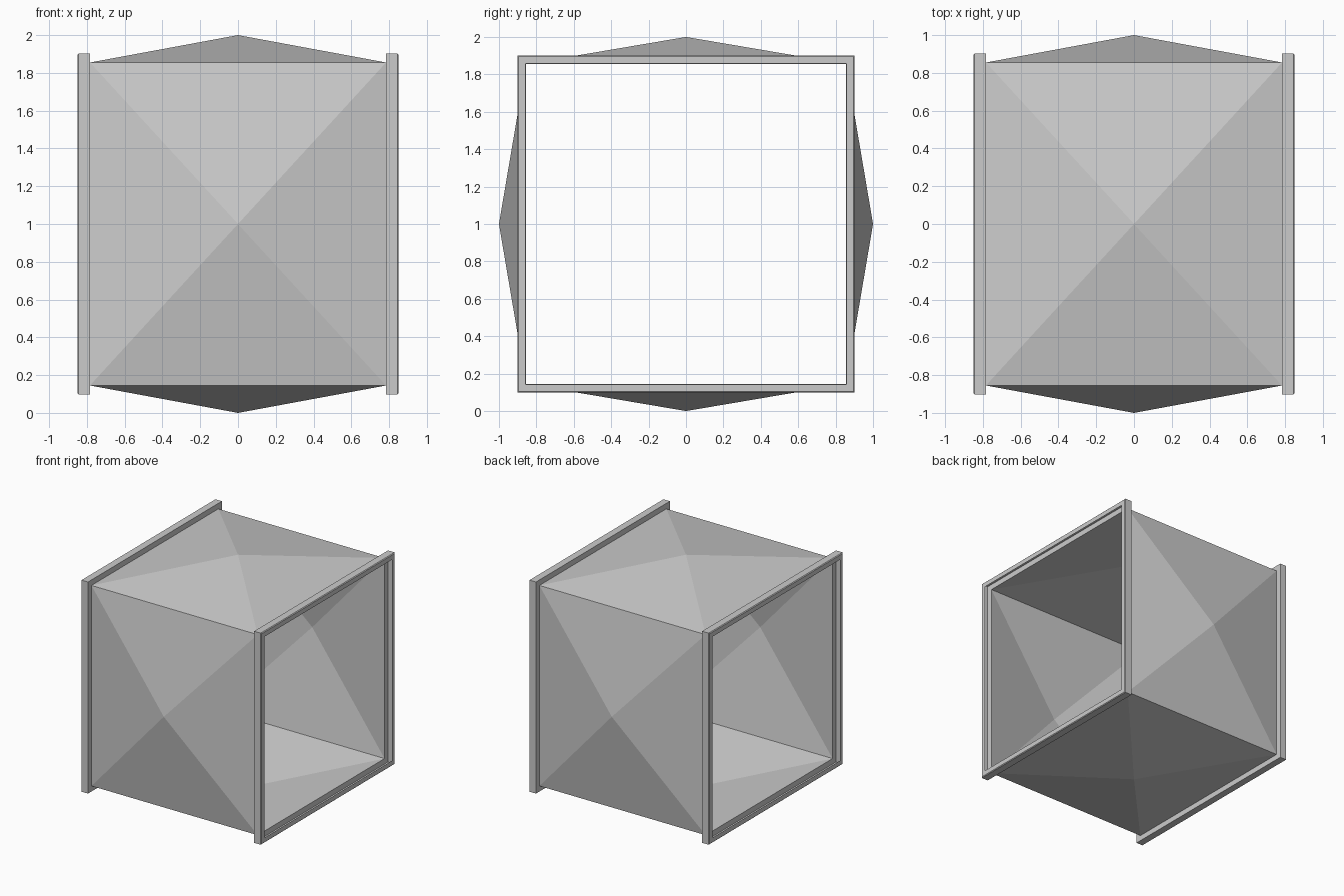
import bpy, bmesh
from math import pi
from mathutils import Matrix

if "Cube" in bpy.data.objects:
    bpy.data.objects.remove(bpy.data.objects["Cube"])

HALF = 0.855    # half width of the duct opening
END = 0.784     # half length of the sheet panels
MID = Matrix.Translation((0, 0, 1))


def finish(name, bm):
    bm.transform(MID)
    mesh = bpy.data.meshes.new(name)
    bm.to_mesh(mesh)
    bm.free()
    obj = bpy.data.objects.new(name, mesh)
    bpy.context.collection.objects.link(obj)
    return obj


# Four sheet panels, each cross-broken outward into a shallow pyramid
def panel(name, angle):
    bm = bmesh.new()
    base = [bm.verts.new((sx * END, sy * HALF, HALF))
            for sx, sy in ((-1, -1), (1, -1), (1, 1), (-1, 1))]
    face = bm.faces.new(base)
    apex = bmesh.ops.poke(bm, faces=[face])["verts"][0]
    apex.co.z = 1.0
    bm.transform(Matrix.Rotation(angle, 4, 'X'))
    finish(name, bm)


for i, side in enumerate(("top", "front", "bottom", "back")):
    panel(side + "_panel", i * pi / 2)


# End flanges: folded channel section, open toward the inside of the duct
PROFILE = [(END, HALF), (END, 0.902), (0.845, 0.902),
           (0.851, 0.896), (0.851, HALF + 0.002)]


def flange(name, side):
    bm = bmesh.new()
    rings = [[bm.verts.new((side * x, sy * h, sz * h))
              for sy, sz in ((-1, -1), (1, -1), (1, 1), (-1, 1))]
             for x, h in PROFILE]
    for a, b in zip(rings, rings[1:]):
        for j in range(4):
            k = (j + 1) % 4
            quad = [a[j], a[k], b[k], b[j]]
            bm.faces.new(quad if side > 0 else quad[::-1])
    finish(name, bm)


flange("left_flange", -1)
flange("right_flange", 1)
